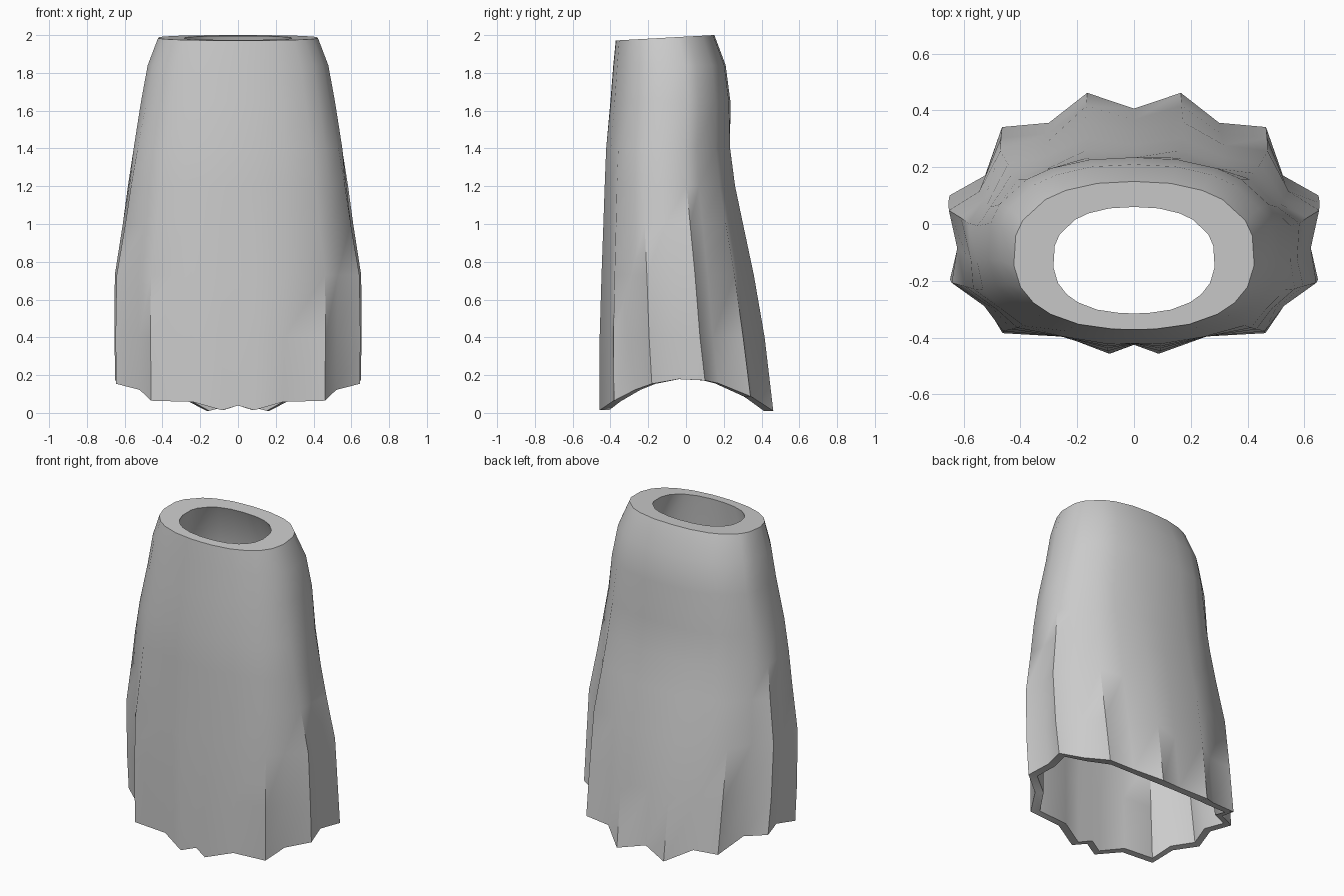
import bpy, bmesh
from math import atan2, sin, cos, copysign, radians

cube = bpy.data.objects.get("Cube")
if cube:
    bpy.data.objects.remove(cube, do_unlink=True)

# Hem pleats from front centre to back centre, valleys and peaks in turn
HEM = [(0, -.42), (.085, -.455), (.24, -.39), (.46, -.38), (.52, -.27), (.645, -.18),
       (.61, -.04), (.65, .1), (.525, .17), (.465, .34), (.3, .355), (.165, .46), (0, .405)]
HALF_X, HALF_Y = .65, .458
hem = HEM + [(-x, y) for x, y in reversed(HEM[1:-1])]
pleats = [(x / HALF_X, y / HALF_Y) for x, y in hem]

# Levels: height, half width, front y, back y, pleat strength
LEVELS = [(0, .65, -.46, .46, 1), (.4, .655, -.46, .415, .95), (.73, .655, -.45, .36, .78),
          (1, .615, -.44, .305, .58), (1.2, .59, -.433, .265, .38), (1.4, .56, -.425, .24, .17),
          (1.65, .515, -.4, .235, 0), (1.84, .48, -.385, .21, 0), (2, .425, -.372, .15, 0)]


def rounded(u, v):
    """Point on a unit rounded oval in the direction of a pleat point."""
    a = atan2(u, -v)
    soft = lambda s: copysign(abs(s) ** .85, s)
    return soft(sin(a)), -soft(cos(a))


def ring(bm, level, inner):
    z, half, front, back, strength = level
    t = z / 2
    if inner:
        half -= .05 + .09 * t
        front += .05 + .007 * t
        back -= .05 + .04 * t
    verts = []
    for u, v in pleats:
        ou, ov = rounded(u, v)
        x = half * (ou + (u - ou) * strength)
        y = (front + back) / 2 + (back - front) / 2 * (ov + (v - ov) * strength)
        height = z
        if z == 0:
            height = .18 - .8 * (v * HALF_Y) ** 2      # arched hem
        elif z == 2:
            height = 1.992 + .055 * y                  # tilted waist
        verts.append(bm.verts.new((x, y, height)))
    return verts


# Skirt: outer wall up, over the waist rim, down the lining, round the hem
bm = bmesh.new()
rings = [ring(bm, l, False) for l in LEVELS] + [ring(bm, l, True) for l in reversed(LEVELS)]
n = len(pleats)
for a, b in zip(rings, rings[1:] + rings[:1]):
    for i in range(n):
        j = (i + 1) % n
        bm.faces.new((a[i], a[j], b[j], b[i]))
bmesh.ops.recalc_face_normals(bm, faces=bm.faces)
mesh = bpy.data.meshes.new("skirt")
bm.to_mesh(mesh)
bm.free()
skirt = bpy.data.objects.new("skirt", mesh)
bpy.context.collection.objects.link(skirt)

# Grey cloth
cloth = bpy.data.materials.new("grey_cloth")
cloth.use_nodes = True
colour = (.6, .6, .6, 1)
cloth.diffuse_color = colour
cloth.node_tree.nodes["Principled BSDF"].inputs["Base Color"].default_value = colour
mesh.materials.append(cloth)

# Soft shading with sharp rims and deep pleats
bpy.ops.object.select_all(action='DESELECT')
skirt.select_set(True)
bpy.context.view_layer.objects.active = skirt
bpy.ops.object.shade_smooth_by_angle(angle=radians(50))
